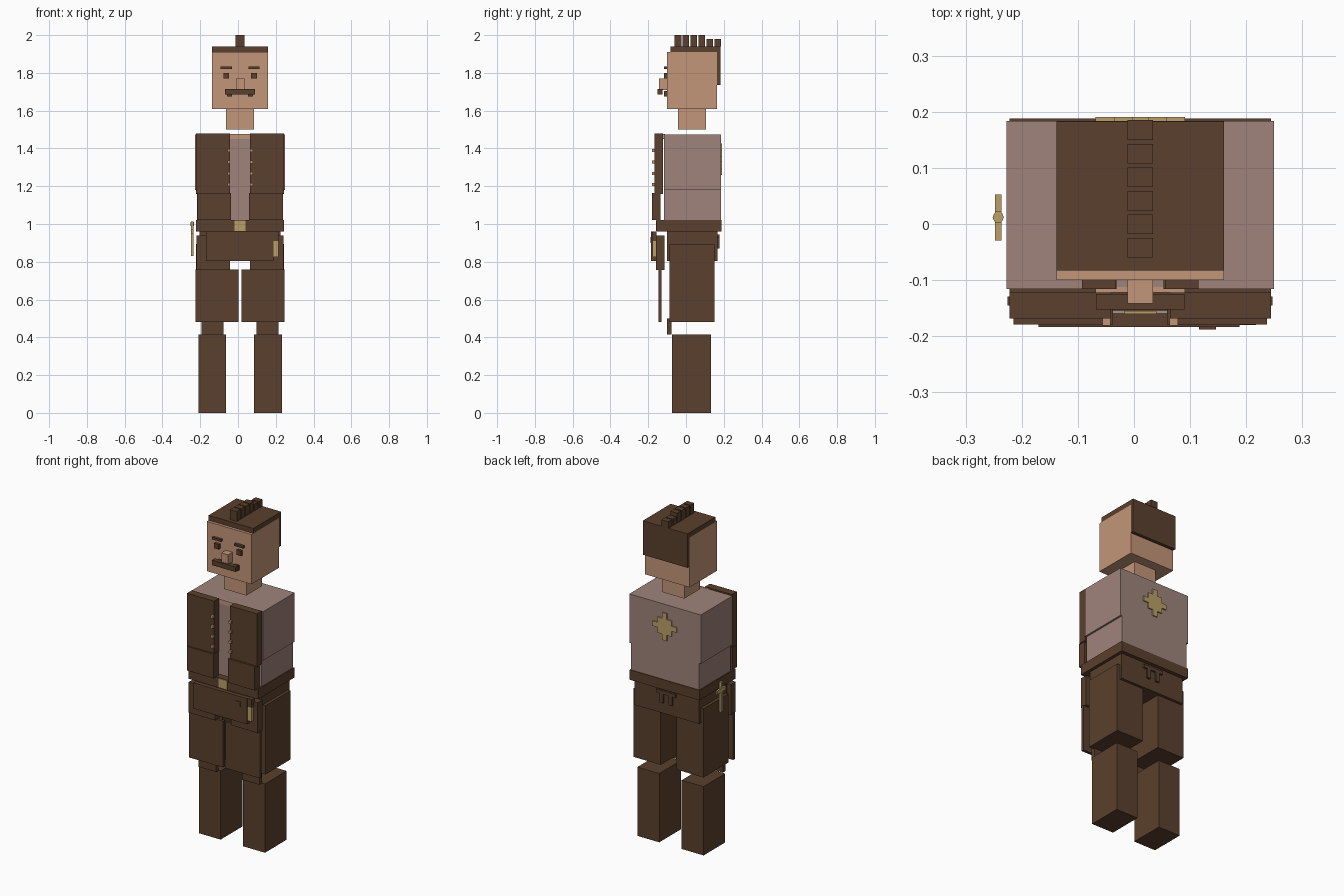
import bpy
from mathutils import Matrix, Vector

default_cube = bpy.data.objects.get("Cube")
if default_cube:
    bpy.data.objects.remove(default_cube, do_unlink=True)

CENTRE = 0.011  # symmetry plane of the body


def linear(channel):
    c = channel / 255
    return c / 12.92 if c <= 0.04045 else ((c + 0.055) / 1.055) ** 2.4


def make_material(name, *rgb):
    colour = (*[linear(c) for c in rgb], 1)
    material = bpy.data.materials.new(name)
    material.use_nodes = True
    material.diffuse_color = colour
    shader = material.node_tree.nodes["Principled BSDF"]
    shader.inputs["Base Color"].default_value = colour
    shader.inputs["Roughness"].default_value = 0.9
    return material


brown = make_material("dark brown", 90, 64, 45)
skin = make_material("skin tan", 196, 150, 120)
shirt = make_material("dusty mauve", 159, 132, 123)
gold = make_material("dull gold", 187, 160, 104)


def box(name, material, width, y, z, x=0.0):
    """Box centred sideways on x, measured from the symmetry plane."""
    bpy.ops.mesh.primitive_cube_add(size=1)
    part = bpy.context.object
    part.name = part.data.name = name
    size = Vector((width, y[1] - y[0], z[1] - z[0]))
    middle = Vector((CENTRE + x, sum(y) / 2, sum(z) / 2))
    part.data.transform(Matrix.Translation(middle) @ Matrix.Diagonal((*size, 1)))
    part.data.materials.append(material)
    return part


def pair(name, material, width, y, z, x):
    """The same box on both sides of the body."""
    for side, sign in (("left", 1), ("right", -1)):
        box(side + "_" + name, material, width, y, z, sign * x)


# Head and neck
box("head", skin, width=0.298, y=(-0.1, 0.164), z=(1.61, 1.91))
box("neck", skin, width=0.148, y=(-0.042, 0.106), z=(1.5, 1.61))
box("nose", skin, width=0.045, y=(-0.142, -0.1), z=(1.71, 1.77))

# Hair
box("hair_cap", brown, width=0.298, y=(-0.083, 0.183), z=(1.91, 1.94))
box("back_hair", brown, width=0.298, y=(0.164, 0.183), z=(1.735, 1.91))
for i in range(6):
    start = -0.06 + i * 0.042
    top = 2.0 if i < 4 else 1.98
    box("hair_crest_%s" % i, brown, width=0.046, y=(start, start + 0.035), z=(1.94, top))

# Face
pair("eyebrow", brown, width=0.06, y=(-0.116, -0.1), z=(1.82, 1.833), x=0.074)
pair("eye", brown, width=0.03, y=(-0.116, -0.1), z=(1.77, 1.8), x=0.074)
pair("mouth_corner", brown, width=0.026, y=(-0.116, -0.1), z=(1.675, 1.705), x=0.055)
box("moustache", brown, width=0.158, y=(-0.152, -0.125), z=(1.685, 1.715))

# Torso
box("upper_shirt", shirt, width=0.477, y=(-0.116, 0.184), z=(1.18, 1.475))
box("lower_shirt", shirt, width=0.455, y=(-0.116, 0.184), z=(1.02, 1.18))
box("open_collar", skin, width=0.16, y=(-0.122, -0.112), z=(1.45, 1.476))

# Waistcoat
pair("upper_vest", brown, width=0.18, y=(-0.168, -0.122), z=(1.16, 1.48), x=0.143)
pair("lower_vest", brown, width=0.178, y=(-0.179, -0.135), z=(1.02, 1.165), x=0.137)
for i in range(4):
    low = 1.2 + i * 0.06
    pair("vest_button_%s" % i, skin, width=0.015, y=(-0.181, -0.168),
         z=(low, low + 0.016), x=0.06)

# Belt and hips
box("belt", brown, width=0.466, y=(-0.156, 0.188), z=(0.96, 1.02))
box("belt_buckle", gold, width=0.058, y=(-0.16, -0.13), z=(0.963, 1.018))
box("hips", brown, width=0.43, y=(-0.1, 0.166), z=(0.805, 0.96))

# Front pouch with holster
box("pouch", brown, width=0.358, y=(-0.184, -0.158), z=(0.805, 0.96), x=-0.002)
box("pouch_button", brown, width=0.03, y=(-0.188, -0.184), z=(0.9, 0.93), x=0.12)
box("holster_cap", brown, width=0.03, y=(-0.18, -0.155), z=(0.91, 0.96), x=0.191)
box("holster_tip", gold, width=0.026, y=(-0.178, -0.155), z=(0.825, 0.91), x=0.19)

# Legs
pair("hip_flap", brown, width=0.178, y=(-0.158, -0.113), z=(0.757, 0.94), x=0.142)
pair("thigh", brown, width=0.18, y=(-0.087, 0.15), z=(0.48, 0.895), x=0.143)
pair("thigh_panel", brown, width=0.228, y=(-0.145, -0.129), z=(0.48, 0.76), x=0.122)
pair("knee_pad", brown, width=0.116, y=(-0.1, -0.077), z=(0.415, 0.5), x=0.145)
pair("shin", brown, width=0.146, y=(-0.074, 0.132), z=(0, 0.415), x=0.148)

# Back emblem: a square with four points
emblem_depth = (0.184, 0.191)
box("emblem_plate", gold, width=0.094, y=emblem_depth, z=(1.295, 1.39))
box("emblem_upright", gold, width=0.03, y=emblem_depth, z=(1.26, 1.425))
pair("emblem_arm", gold, width=0.034, y=emblem_depth, z=(1.328, 1.358), x=0.063)

# Small rack on the seat
box("rack_bar", brown, width=0.13, y=(0.166, 0.177), z=(0.925, 0.945))
pair("rack_peg", brown, width=0.024, y=(0.166, 0.177), z=(0.87, 0.925), x=0.03)

# Dagger at the side
box("dagger_blade", gold, width=0.012, y=(0.002, 0.022), z=(0.83, 1.012), x=-0.253)
box("dagger_guard", gold, width=0.012, y=(-0.029, 0.053), z=(0.95, 0.972), x=-0.253)
bpy.ops.mesh.primitive_cylinder_add(vertices=8, radius=0.01, depth=0.02,
                                    location=(CENTRE - 0.253, 0.012, 1.0))
pommel = bpy.context.object
pommel.name = "dagger_pommel"
pommel.data.materials.append(gold)
